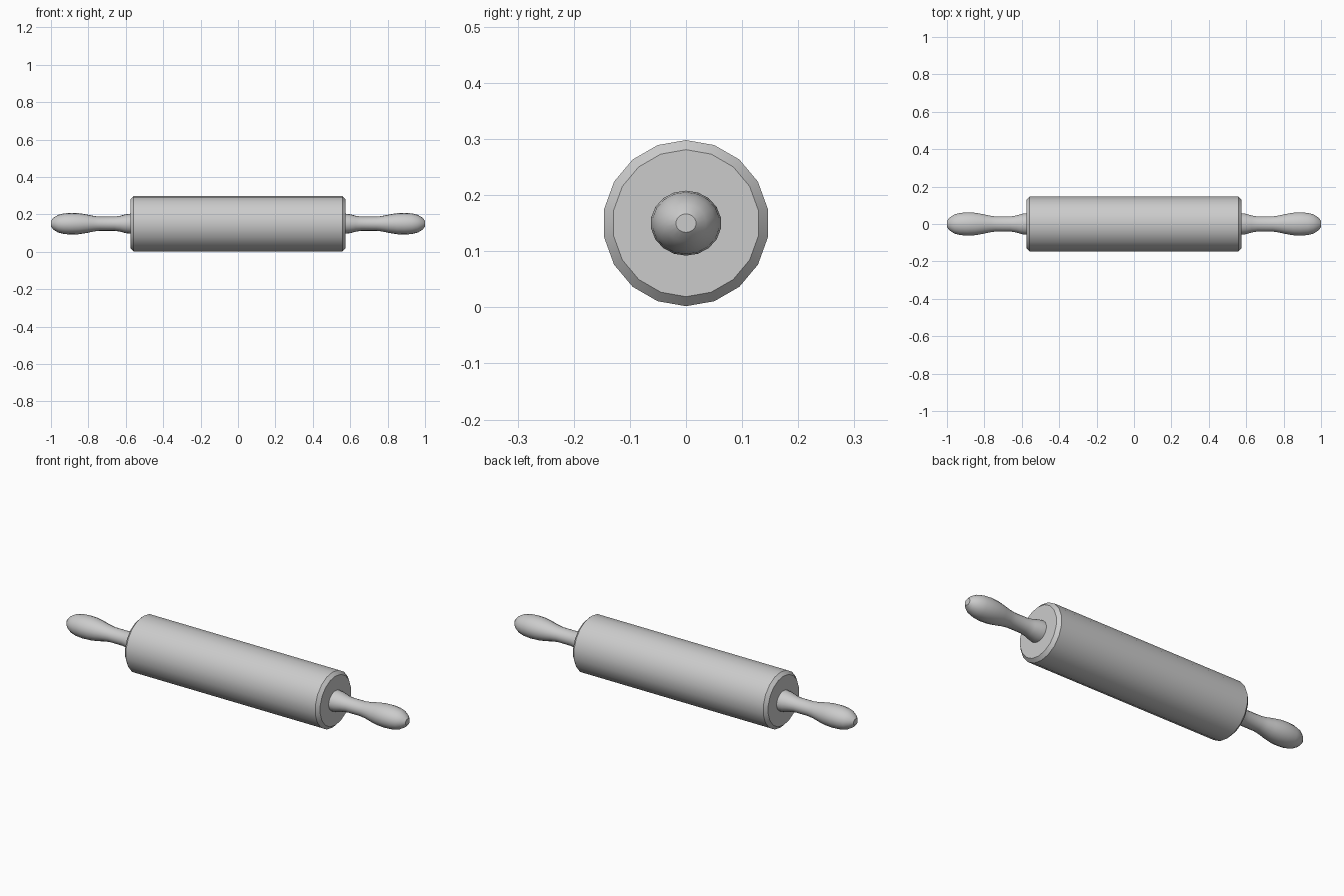
import bpy, bmesh, math

if "Cube" in bpy.data.objects:
    bpy.data.objects.remove(bpy.data.objects["Cube"])

AXIS_Z = 0.15


def lathe(name, profile, sides, z_scale=1.0, cap_start=True):
    """Revolve (x, radius) points around the x axis."""
    bm = bmesh.new()
    rings = []
    for x, r in profile:
        ring = []
        for i in range(sides):
            a = 2 * math.pi * i / sides
            ring.append(bm.verts.new((x, r * math.sin(a),
                                      AXIS_Z + r * z_scale * math.cos(a))))
        rings.append(ring)
    for a, b in zip(rings, rings[1:]):
        for i in range(sides):
            j = (i + 1) % sides
            bm.faces.new((a[i], a[j], b[j], b[i]))
    if cap_start:
        bm.faces.new(rings[0])
    bm.faces.new(rings[-1])
    bmesh.ops.recalc_face_normals(bm, faces=bm.faces[:])
    mesh = bpy.data.meshes.new(name)
    bm.to_mesh(mesh)
    bm.free()
    obj = bpy.data.objects.new(name, mesh)
    bpy.context.collection.objects.link(obj)
    bpy.ops.object.select_all(action='DESELECT')
    obj.select_set(True)
    bpy.context.view_layer.objects.active = obj
    bpy.ops.object.shade_smooth_by_angle(angle=math.radians(35))
    return obj


# Roller with chamfered rims
lathe("roller", [(-0.575, 0.131), (-0.558, 0.148),
                 (0.558, 0.148), (0.575, 0.131)], 18)

# Turned handles, slightly flattened, on both ends
grip = [(0.57, 0.059), (0.60, 0.055), (0.63, 0.046), (0.66, 0.041),
        (0.74, 0.041), (0.77, 0.045), (0.81, 0.054), (0.85, 0.061),
        (0.89, 0.063), (0.93, 0.060), (0.96, 0.052), (0.985, 0.036),
        (1.0, 0.018)]
for side, label in ((1, "right"), (-1, "left")):
    lathe(label + "_handle", [(side * x, r) for x, r in grip], 18, 0.92)
